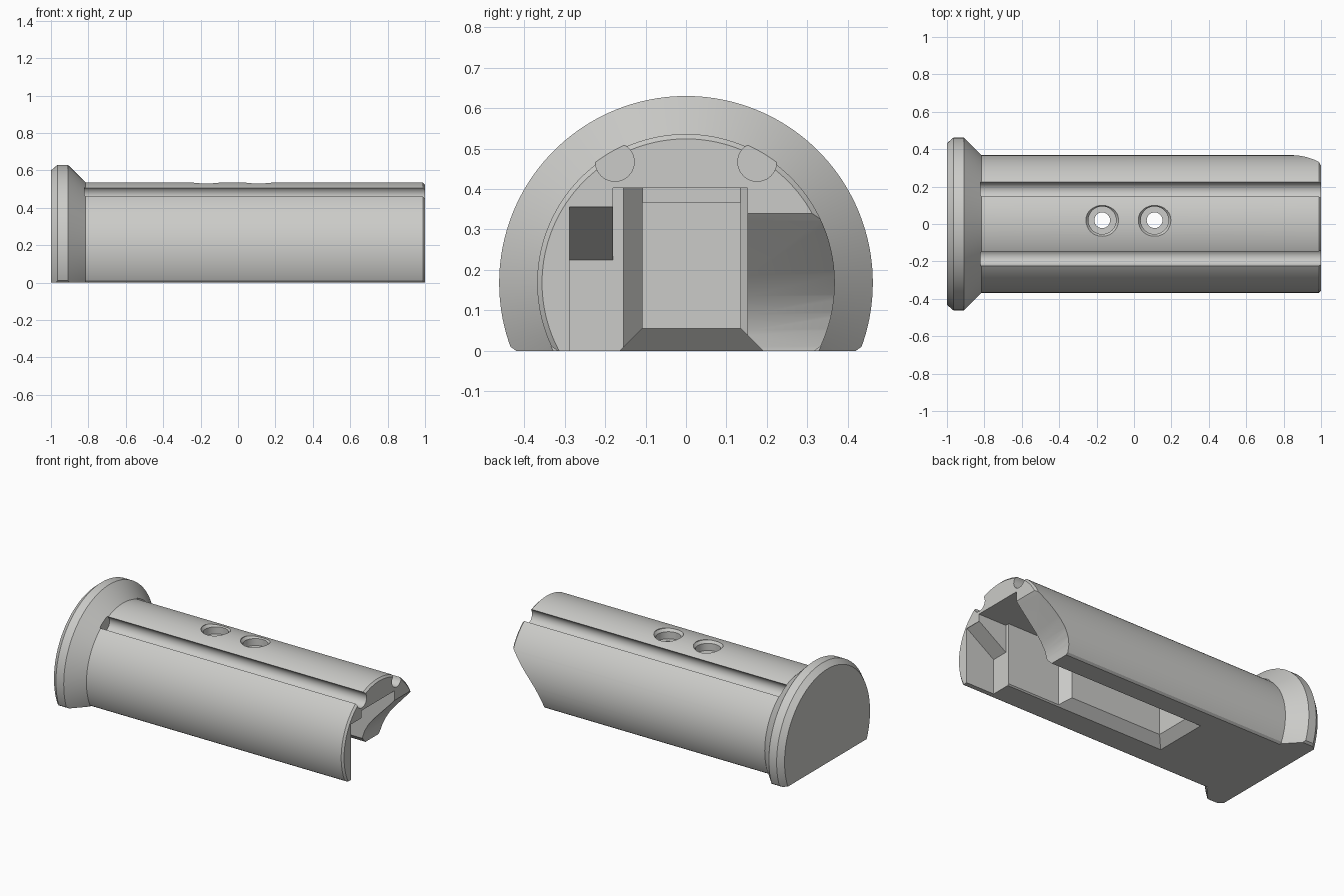
import bpy, bmesh, math
from mathutils import Vector

if "Cube" in bpy.data.objects:
    bpy.data.objects.remove(bpy.data.objects["Cube"])

AXIS_Z = 0.168   # height of the cylinder axis


def make_object(name, bm):
    bmesh.ops.recalc_face_normals(bm, faces=bm.faces)
    mesh = bpy.data.meshes.new(name)
    bm.to_mesh(mesh)
    bm.free()
    ob = bpy.data.objects.new(name, mesh)
    bpy.context.collection.objects.link(ob)
    return ob


def lathe(name, profile, axis, centre, segments):
    """Revolve (distance along axis, radius) points around the X or Z axis."""
    bm = bmesh.new()
    rings = []
    for t, r in profile:
        ring = []
        for i in range(segments):
            a = 2 * math.pi * i / segments
            c, s = r * math.cos(a), r * math.sin(a)
            p = Vector((t, c, s)) if axis == 'X' else Vector((c, s, t))
            ring.append(bm.verts.new(p + Vector(centre)))
        rings.append(ring)
    for a, b in zip(rings, rings[1:]):
        for i in range(segments):
            j = (i + 1) % segments
            bm.faces.new((a[i], a[j], b[j], b[i]))
    bm.faces.new(rings[0])
    bm.faces.new(rings[-1])
    return make_object(name, bm)


def prism(name, points, axis, lo, hi):
    """Extrude a 2D outline along an axis."""
    place = {'X': lambda u, v, t: (t, u, v),
             'Y': lambda u, v, t: (u, t, v),
             'Z': lambda u, v, t: (u, v, t)}[axis]
    bm = bmesh.new()
    a = [bm.verts.new(place(u, v, lo)) for u, v in points]
    b = [bm.verts.new(place(u, v, hi)) for u, v in points]
    bm.faces.new(a)
    bm.faces.new(b)
    for i in range(len(a)):
        j = (i + 1) % len(a)
        bm.faces.new((a[i], a[j], b[j], b[i]))
    return make_object(name, bm)


def hull(name, points):
    bm = bmesh.new()
    for p in points:
        bm.verts.new(p)
    bmesh.ops.convex_hull(bm, input=bm.verts)
    return make_object(name, bm)


# Flanged round body
body = lathe("flanged_body", [(-1, 0.432), (-0.965, 0.462), (-0.91, 0.462),
                              (-0.815, 0.368), (0.988, 0.368), (1, 0.356)],
             'X', (0, 0, AXIS_Z), 160)
cutters = []

# Flat underside with chamfered long edges
cutters.append(prism("underside_cut", [(-1, -1), (1, -1), (1, 0), (-1, 0)], 'X', -1.5, 1.5))
for side in (-1, 1):
    for y, lo, hi in ((0.42, -1.1, -0.816), (0.318, -0.816, 1.1)):
        tri = [(side * (y - 0.014), -0.01), (side * (y + 0.028), 0.02), (side * (y + 0.028), -0.01)]
        cutters.append(prism("edge_chamfer", tri, 'X', lo, hi))

# Two long grooves near the top
for side in (-1, 1):
    cutters.append(lathe("groove", [(-0.82, 0.048), (1.1, 0.048)], 'X', (0, side * 0.176, 0.467), 40))

# Central slot: narrow part, bevelled mouth, wide end part
cutters.append(prism("narrow_slot", [(-0.28, -0.108), (0.6, -0.108), (0.6, 0.135), (-0.28, 0.135)],
                     'Z', -0.1, 0.367))
mouth = []
for z in (-0.02, 0.055):
    d = 0.055 - z
    mouth += [(x, y, z) for x in (-0.28 - d, 1.1) for y in (-0.108 - d, 0.135 + d)]
cutters.append(hull("slot_mouth", mouth))
cutters.append(prism("wide_slot", [(1.1, -0.18), (0.8, -0.18), (0.8, -0.155), (0.43, -0.155),
                                   (0.37, -0.108), (0.37, 0.135), (0.387, 0.152), (1.1, 0.152)],
                     'Z', -0.1, 0.402))

# Recess behind the front wall, with a sloped ceiling
cutters.append(prism("front_recess", [(1.1, -0.1), (0.8, -0.1), (0.8, 0.225), (0.995, 0.355), (1.1, 0.355)],
                     'Y', -0.288, -0.17))

# Sloped, rounded cut through the back wall
cutters.append(prism("back_wall_cut", [(1.1, -0.1), (0.77, -0.1), (0.77, 0.01), (0.776, 0.05),
                                       (0.79, 0.09), (0.815, 0.135), (0.855, 0.185),
                                       (0.985, 0.322), (1.0, 0.34), (1.1, 0.35)],
                     'Y', 0.145, 0.7))

# Two countersunk screw holes
for x in (-0.17, 0.11):
    cutters.append(lathe("screw_hole", [(0.3, 0.042), (0.47, 0.042), (0.47, 0.074),
                                        (0.515, 0.074), (0.532, 0.087), (0.6, 0.087)],
                         'Z', (x, 0.02, 0), 48))

# Apply all cuts, then remove the cutters
bpy.context.view_layer.objects.active = body
body.select_set(True)
for cutter in cutters:
    cutter.hide_render = True
    mod = body.modifiers.new("cut", 'BOOLEAN')
    mod.operation = 'DIFFERENCE'
    mod.solver = 'EXACT'
    mod.object = cutter
    bpy.ops.object.modifier_apply(modifier=mod.name)
    bpy.data.objects.remove(cutter, do_unlink=True)

# Single grey finish
grey = bpy.data.materials.new("light_grey")
grey.diffuse_color = (0.6, 0.6, 0.58, 1)
grey.use_nodes = True
grey.node_tree.nodes["Principled BSDF"].inputs["Base Color"].default_value = grey.diffuse_color
body.data.materials.clear()
body.data.materials.append(grey)
for poly in body.data.polygons:
    poly.material_index = 0
bpy.ops.object.shade_smooth_by_angle(angle=math.radians(25))
